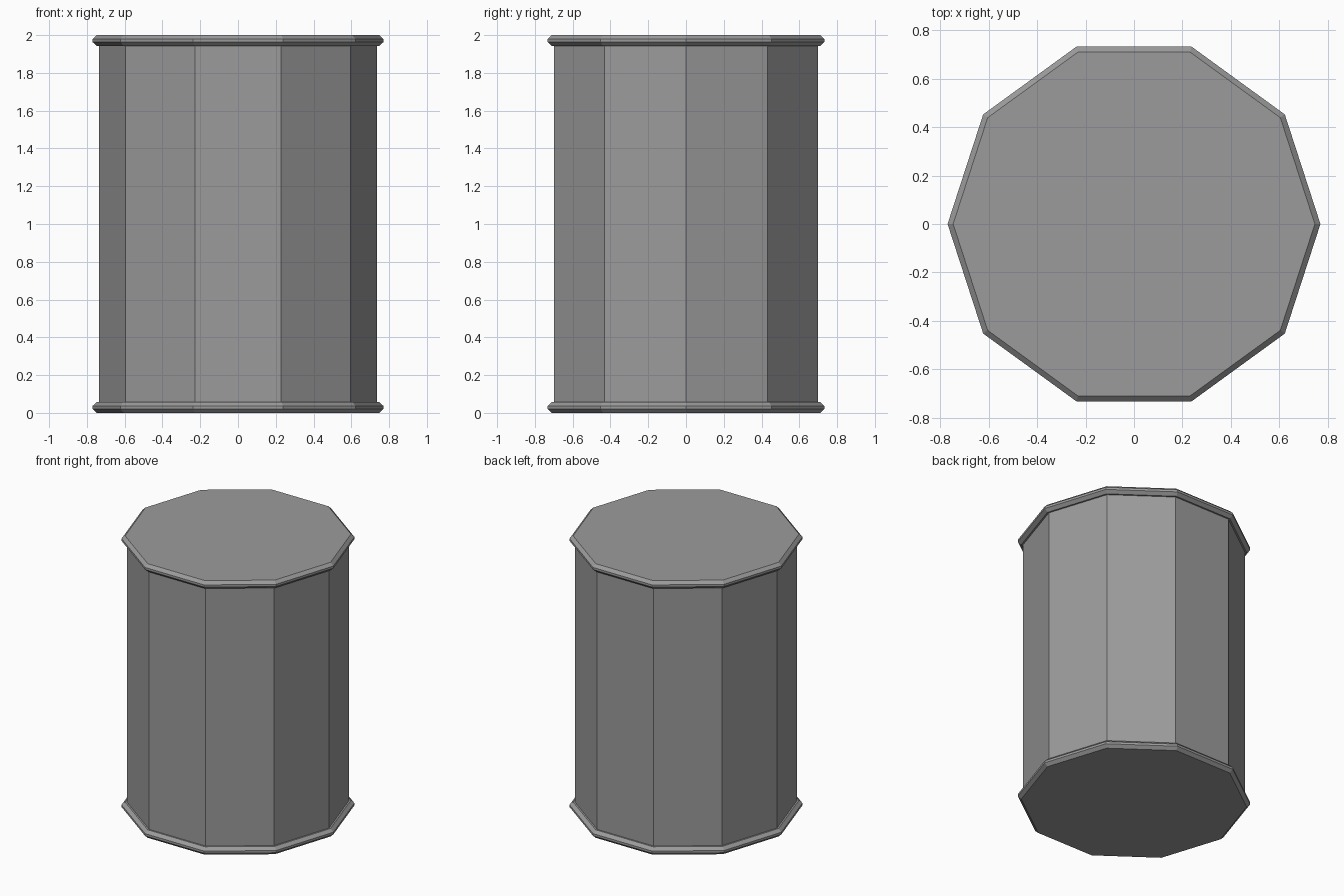
import bpy
import bmesh
from math import cos, sin, tau

SIDES = 10
HEIGHT = 2.0
BODY_RADIUS = 0.735
RIM_HEIGHT = 0.058

cube = bpy.data.objects.get("Cube")
if cube:
    bpy.data.objects.remove(cube, do_unlink=True)

# Plain grey metal for the whole drum
grey = bpy.data.materials.new("grey_metal")
grey.use_nodes = True
colour = (0.33, 0.33, 0.33, 1.0)
grey.diffuse_color = colour
bsdf = next(n for n in grey.node_tree.nodes if n.type == 'BSDF_PRINCIPLED')
bsdf.inputs["Base Color"].default_value = colour


def lathe(name, profile, capped):
    """Turn (radius, z) points, listed bottom to top, into a flat-sided solid."""
    bm = bmesh.new()
    rings = [[bm.verts.new((r * cos(tau * i / SIDES), r * sin(tau * i / SIDES), z))
              for i in range(SIDES)] for r, z in profile]
    for low, high in zip(rings, rings[1:]):
        for i in range(SIDES):
            j = (i + 1) % SIDES
            bm.faces.new((low[i], low[j], high[j], high[i]))
    if capped:
        bm.faces.new(rings[0][::-1])
        bm.faces.new(rings[-1])
    mesh = bpy.data.meshes.new(name)
    bm.to_mesh(mesh)
    bm.free()
    mesh.materials.append(grey)
    obj = bpy.data.objects.new(name, mesh)
    bpy.context.collection.objects.link(obj)
    return obj


# Straight wall between the rims
lathe("drum_wall", [(BODY_RADIUS, RIM_HEIGHT), (BODY_RADIUS, HEIGHT - RIM_HEIGHT)], False)

# Bevelled rims, each closed by a flat lid
rim = [(0.747, 0.0), (0.77, 0.021), (0.77, 0.037), (0.747, RIM_HEIGHT)]
for name, base in (("bottom_rim", 0.0), ("top_rim", HEIGHT - RIM_HEIGHT)):
    lathe(name, [(r, base + z) for r, z in rim], True)
